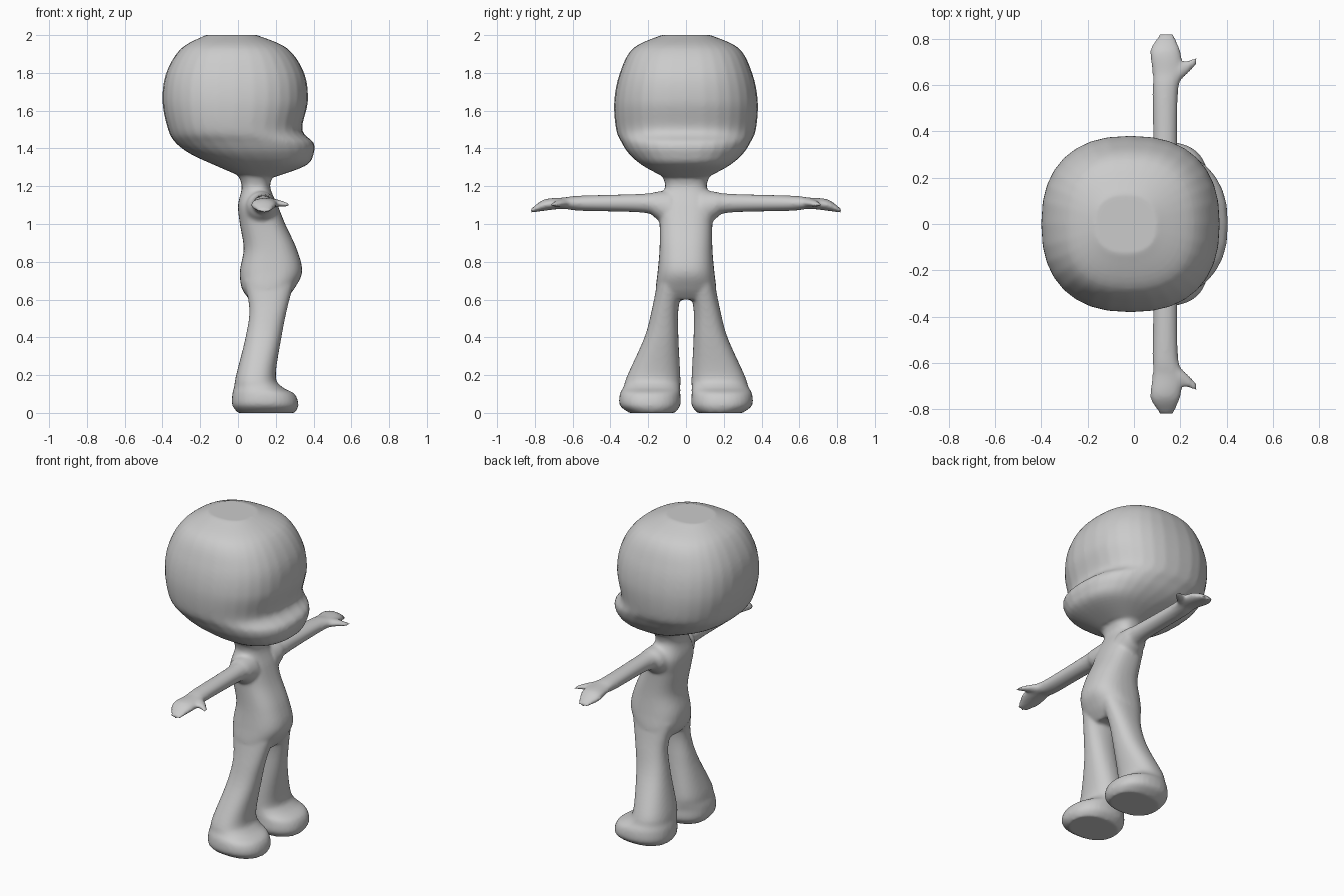
import bpy, bmesh
from math import cos, sin, tau, copysign
from mathutils import Vector

cube = bpy.data.objects.get("Cube")
if cube:
    bpy.data.objects.remove(cube)

SIDES, STEPS = 32, 6
skin = bmesh.new()


def section(at, back, front, half, middle=0):
    """One rounded cross-section: its station, depth range and half width."""
    return Vector((at, (front + back) / 2, (front - back) / 2, middle, half))


def blend(sections):
    """Flow smoothly through the sections with a Catmull-Rom curve."""
    first, last = sections[0], sections[-1]
    padded = [first, *sections, last]
    for before, start, end, after in zip(padded, padded[1:], padded[2:], padded[3:]):
        leave, arrive = (end - before) / 2, (after - start) / 2
        for step in range(STEPS):
            t = step / STEPS
            ease = t * t * (3 - 2 * t)
            yield (start.lerp(end, ease) + leave * t * (1 - t) ** 2
                   - arrive * t * t * (1 - t))
    yield last


def rounded(value, power):
    """Bend a sine or cosine from a circle towards a rounded box."""
    return copysign(abs(value) ** (2 / power), value)


def loft(sections, place, power=2):
    """Skin closed rings through the sections, positioned by the place rule."""
    rings = []
    for at, centre, depth, middle, half in blend(sections):
        ring = []
        for side in range(SIDES):
            angle = tau * side / SIDES
            u = centre + depth * rounded(cos(angle), power)
            v = middle + half * rounded(sin(angle), power)
            ring.append(skin.verts.new(place(at, u, v)))
        rings.append(ring)
    faces = [skin.faces.new((lower[k], lower[k - 1], upper[k - 1], upper[k]))
             for lower, upper in zip(rings, rings[1:]) for k in range(SIDES)]
    faces += [skin.faces.new(rings[0]), skin.faces.new(rings[-1])]
    bmesh.ops.recalc_face_normals(skin, faces=faces)


def upright(at, u, v):
    return u, v, at


# Head, with a brow hollow above a protruding muzzle
loft([
    section(at=1.25, back=.02, front=.2, half=.12),
    section(at=1.31, back=-.12, front=.36, half=.23),
    section(at=1.37, back=-.25, front=.4, half=.3),
    section(at=1.43, back=-.33, front=.4, half=.34),
    section(at=1.5, back=-.37, front=.34, half=.37),
    section(at=1.65, back=-.4, front=.37, half=.38),
    section(at=1.8, back=-.38, front=.35, half=.35),
    section(at=1.93, back=-.3, front=.26, half=.28),
    section(at=2, back=-.17, front=.1, half=.13),
], upright, power=2.4)

# Neck, torso and round belly
loft([
    section(at=1.28, back=-.01, front=.2, half=.14),
    section(at=1.2, back=.02, front=.17, half=.11),
    section(at=1.1, back=0, front=.21, half=.15),
    section(at=1, back=.01, front=.25, half=.14),
    section(at=.87, back=.03, front=.31, half=.14),
    section(at=.75, back=.01, front=.34, half=.15),
    section(at=.66, back=.02, front=.3, half=.16),
    section(at=.6, back=.06, front=.25, half=.15),
], upright, power=2.5)

for mirror in (1, -1):
    def along_leg(at, u, v):
        return u, mirror * v, at

    def along_arm(at, u, v):
        return u, mirror * at, v

    def along_thumb(at, u, v):
        return at, mirror * u, v

    # Leg widening into a foot
    loft([
        section(at=.7, back=.03, front=.3, half=.07, middle=.08),
        section(at=.55, back=.06, front=.26, half=.07, middle=.11),
        section(at=.4, back=.04, front=.23, half=.09, middle=.13),
        section(at=.2, back=-.01, front=.2, half=.14, middle=.17),
        section(at=.14, back=-.02, front=.23, half=.15, middle=.18),
        section(at=.1, back=-.03, front=.3, half=.16, middle=.19),
        section(at=.04, back=-.03, front=.32, half=.16, middle=.19),
        section(at=0, back=0, front=.3, half=.12, middle=.18),
    ], along_leg, power=2.3)

    # Arm from the shoulder to the mitten hand
    loft([
        section(at=.08, back=.02, front=.21, half=.11, middle=1.07),
        section(at=.16, back=.05, front=.2, half=.07, middle=1.1),
        section(at=.23, back=.08, front=.19, half=.05, middle=1.11),
        section(at=.56, back=.08, front=.19, half=.04, middle=1.11),
        section(at=.65, back=.08, front=.21, half=.03, middle=1.11),
        section(at=.75, back=.07, front=.2, half=.03, middle=1.1),
        section(at=.82, back=.11, front=.17, half=.01, middle=1.07),
    ], along_arm)

    # Thumb angled forward
    loft([
        section(at=.15, back=.59, front=.68, half=.03, middle=1.11),
        section(at=.21, back=.63, front=.7, half=.02, middle=1.11),
        section(at=.27, back=.69, front=.72, half=.01, middle=1.1),
    ], along_thumb)

mesh = bpy.data.meshes.new("body_skin")
skin.to_mesh(mesh)
skin.free()
body = bpy.data.objects.new("body_skin", mesh)
bpy.context.collection.objects.link(body)

# One grey skin colour
grey = bpy.data.materials.new("plain_grey")
grey.use_nodes = True
grey.diffuse_color = (.6, .6, .6, 1)
shader = grey.node_tree.nodes["Principled BSDF"]
shader.inputs["Base Color"].default_value = grey.diffuse_color
mesh.materials.append(grey)

# Fuse the parts into one skin and soften the joints
fuse = body.modifiers.new("fuse", "REMESH")
fuse.mode = "VOXEL"
fuse.voxel_size = .01
fuse.use_smooth_shade = True
soften = body.modifiers.new("soften", "SMOOTH")
soften.factor = .5
soften.iterations = 6
